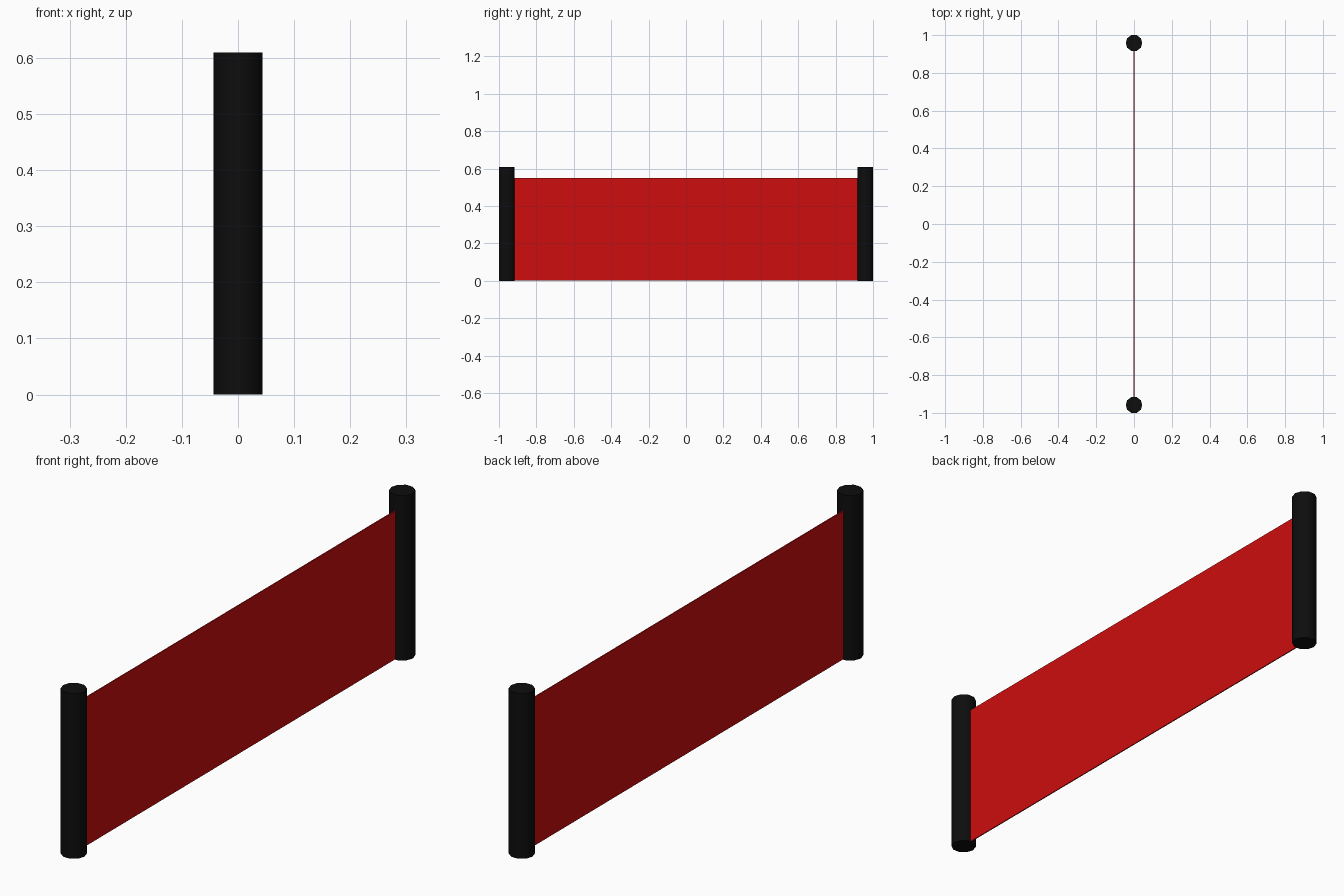
import bpy
import math

if "Cube" in bpy.data.objects:
    bpy.data.objects.remove(bpy.data.objects["Cube"])

POST_R, POST_H, SIDES = 0.044, 0.61, 10
POST_Y = 1.0 - POST_R * math.cos(math.pi / SIDES)
PANEL_H, PANEL_T = 0.55, 0.004


def material(name, color):
    m = bpy.data.materials.new(name)
    m.diffuse_color = (*color, 1.0)
    m.use_nodes = True
    m.node_tree.nodes["Principled BSDF"].inputs["Base Color"].default_value = m.diffuse_color
    return m


black = material("black", (0.004, 0.004, 0.004))
red = material("red", (0.62, 0.004, 0.004))


# Round ten-sided end posts, corners on the x axis
def post(name, y):
    bpy.ops.mesh.primitive_cylinder_add(vertices=SIDES, radius=POST_R, depth=POST_H,
                                        location=(0, y, POST_H / 2),
                                        rotation=(0, 0, math.pi / 2))
    ob = bpy.context.object
    ob.name = name
    ob.data.materials.append(black)
    bpy.ops.object.transform_apply(location=False, rotation=True, scale=True)
    bpy.ops.object.shade_smooth_by_angle(angle=math.radians(40))


post("front_post", -POST_Y)
post("back_post", POST_Y)

# Thin banner stretched between the posts
bpy.ops.mesh.primitive_cube_add(size=1, location=(0, 0, PANEL_H / 2 + 0.001))
panel = bpy.context.object
panel.name = "banner_panel"
panel.scale = (PANEL_T, 2 * POST_Y, PANEL_H - 0.002)
bpy.ops.object.transform_apply(location=False, rotation=False, scale=True)
panel.data.materials.append(red)
